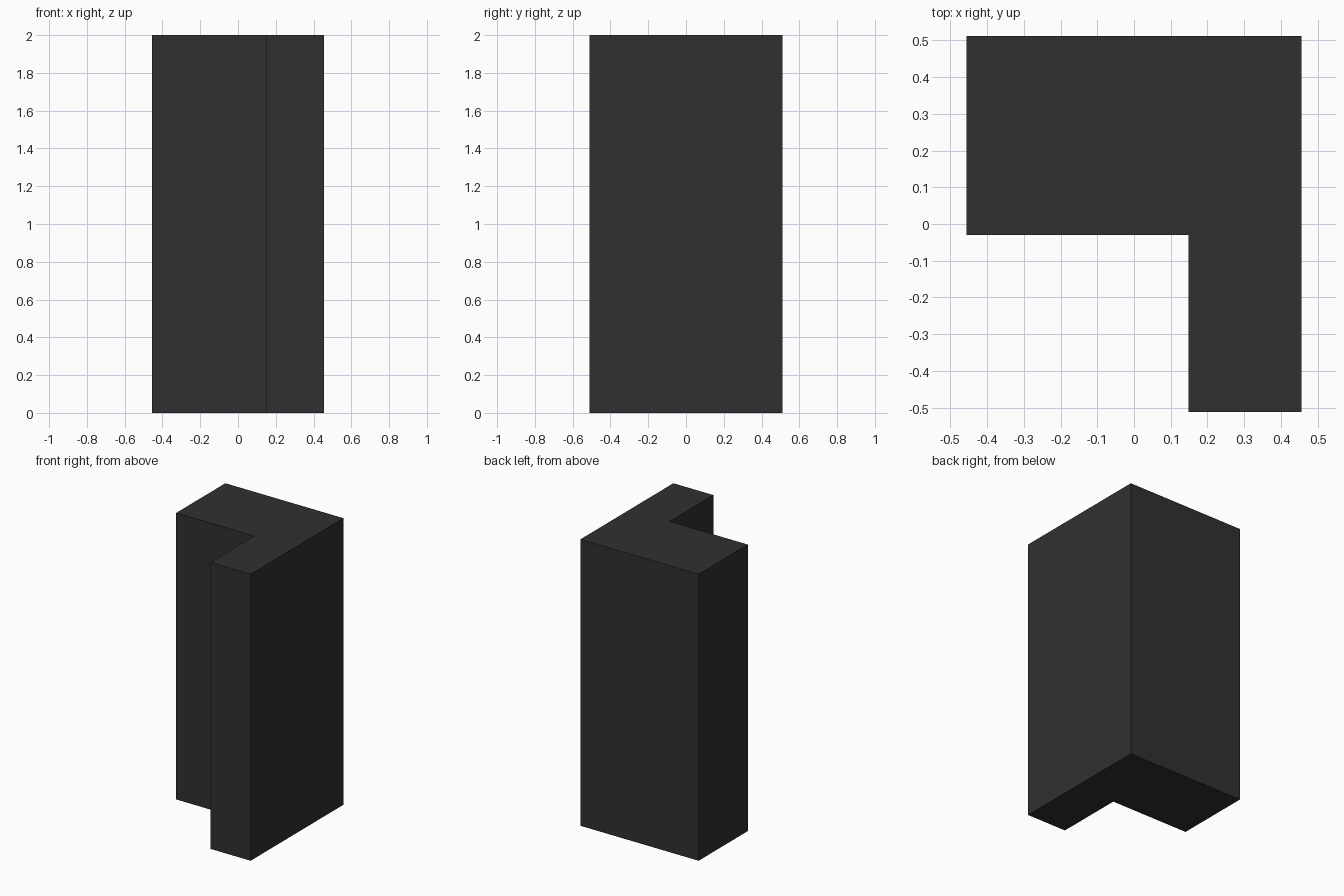
import bpy
import bmesh

if "Cube" in bpy.data.objects:
    bpy.data.objects.remove(bpy.data.objects["Cube"])

# L-shaped column: extrude a six-point profile upward
X, Y, H = 0.456, 0.512, 2.0
INNER_X, INNER_Y = 0.148, -0.03
profile = [(-X, INNER_Y), (INNER_X, INNER_Y), (INNER_X, -Y),
           (X, -Y), (X, Y), (-X, Y)]

bm = bmesh.new()
base = bm.faces.new([bm.verts.new((x, y, 0)) for x, y in profile])
result = bmesh.ops.extrude_face_region(bm, geom=[base], use_keep_orig=True)
top = [v for v in result["geom"] if isinstance(v, bmesh.types.BMVert)]
bmesh.ops.translate(bm, verts=top, vec=(0, 0, H))
bmesh.ops.recalc_face_normals(bm, faces=bm.faces)

mesh = bpy.data.meshes.new("corner_column")
bm.to_mesh(mesh)
bm.free()
column = bpy.data.objects.new("corner_column", mesh)
bpy.context.collection.objects.link(column)

# Dark charcoal surface
charcoal = bpy.data.materials.new("charcoal")
charcoal.diffuse_color = (0.03, 0.03, 0.03, 1)
charcoal.use_nodes = True
charcoal.node_tree.nodes["Principled BSDF"].inputs["Base Color"].default_value = charcoal.diffuse_color
mesh.materials.append(charcoal)
